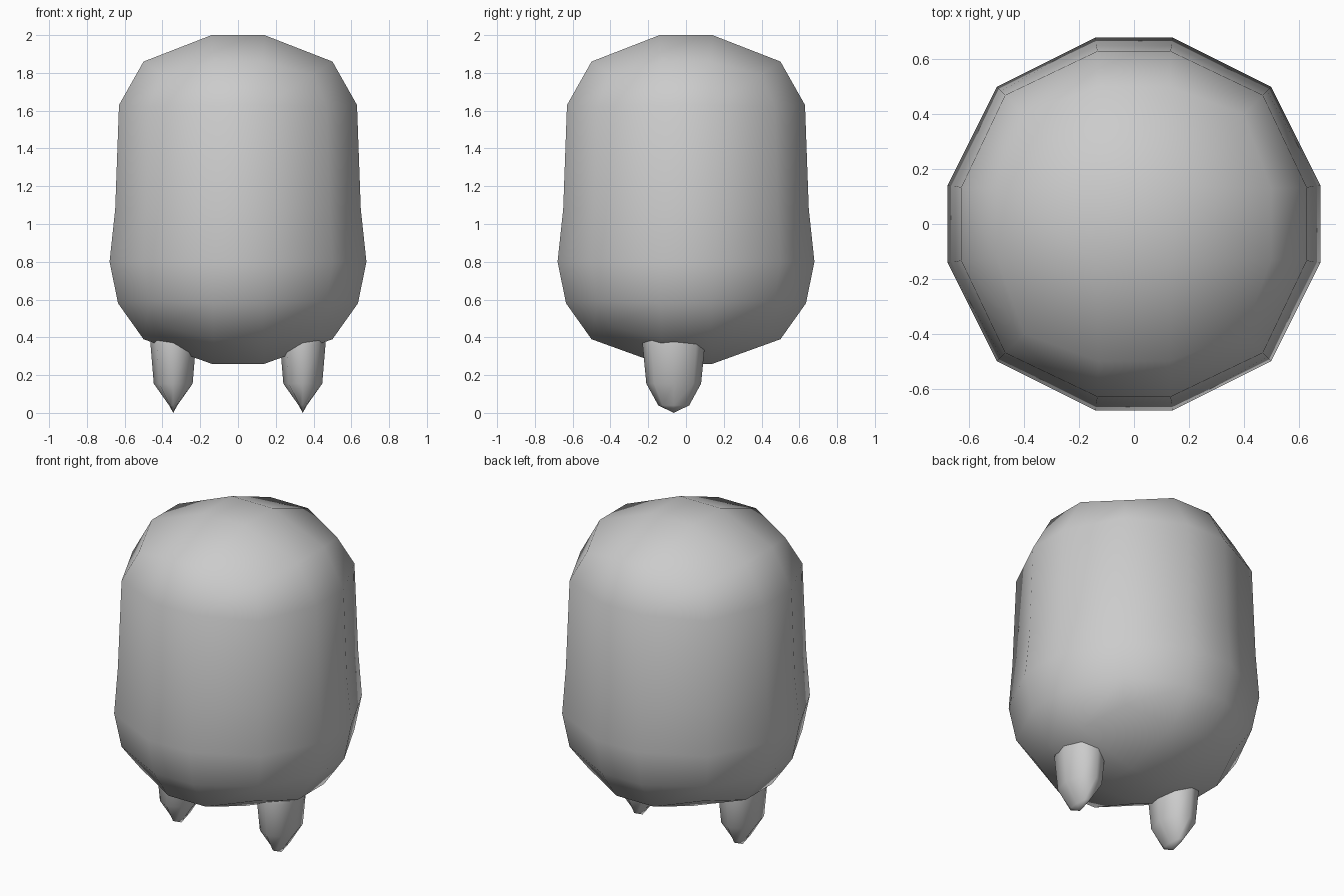
import bpy, bmesh
from mathutils import Matrix

if "Cube" in bpy.data.objects:
    bpy.data.objects.remove(bpy.data.objects["Cube"])


def finish(bm, name):
    bmesh.ops.recalc_face_normals(bm, faces=bm.faces)
    me = bpy.data.meshes.new(name)
    bm.to_mesh(me)
    bm.free()
    me.shade_smooth()
    ob = bpy.data.objects.new(name, me)
    bpy.context.collection.objects.link(ob)
    return ob


def bridge(bm, a, b):
    n = len(a)
    for i in range(n):
        bm.faces.new((a[i], a[(i + 1) % n], b[(i + 1) % n], b[i]))


# Body: 12-sided rounded block, four corners with two points between each
def body_ring(bm, r, c, z, zc):
    out = []
    for k in range(4):
        rot = Matrix.Rotation(k * 1.5707963, 4, 'Z')
        w = 0.14 * min(1, r / 0.66)
        w = max(w, 0.13)
        for p in ((c, -c, zc), (r, -w, z), (r, w, z)):
            out.append(bm.verts.new(rot @ Matrix.Translation(p).translation))
    return out


def cap(bm, ring, z):
    s = 0.14
    inner = [bm.verts.new((x, y, z)) for x, y in ((s, -s), (s, s), (-s, s), (-s, -s))]
    for k in range(4):
        bm.faces.new((ring[3 * k], ring[3 * k + 1], inner[k], ring[3 * k - 1]))
        bm.faces.new((ring[3 * k + 1], ring[3 * k + 2], inner[(k + 1) % 4], inner[k]))
    bm.faces.new(inner)


bm = bmesh.new()
profile = [  # side radius, corner offset, side height, corner height
    (0.50, 0.40, 0.39, 0.46), (0.635, 0.47, 0.58, 0.59), (0.68, 0.50, 0.80, 0.80),
    (0.65, 0.485, 1.08, 1.08), (0.63, 0.47, 1.63, 1.62), (0.50, 0.40, 1.86, 1.79)]
rings = [body_ring(bm, *p) for p in profile]
for a, b in zip(rings, rings[1:]):
    bridge(bm, a, b)
cap(bm, rings[0], 0.26)
cap(bm, rings[-1], 2.0)
finish(bm, "body")


# Feet: eight-sided tapering stubs ending in a narrow front-to-back toe
def foot(side, name):
    bm = bmesh.new()
    rings = []
    for rx, ry, z in ((0.022, 0.082, 0.04), (0.103, 0.145, 0.155),
                      (0.120, 0.165, 0.36), (0.11, 0.15, 0.50)):
        d = 0.72
        shape = ((1, 0), (d, d), (0, 1), (-d, d), (-1, 0), (-d, -d), (0, -1), (d, -d))
        rings.append([bm.verts.new((side * 0.343 + x * rx, -0.065 + y * ry, z))
                      for x, y in shape])
    for a, b in zip(rings, rings[1:]):
        bridge(bm, a, b)
    tip = bm.verts.new((side * 0.343, -0.065, 0.0))
    for i in range(8):
        bm.faces.new((rings[0][i], tip, rings[0][(i + 1) % 8]))
    bm.faces.new(rings[-1])
    finish(bm, name)


foot(-1, "left_foot")
foot(1, "right_foot")
